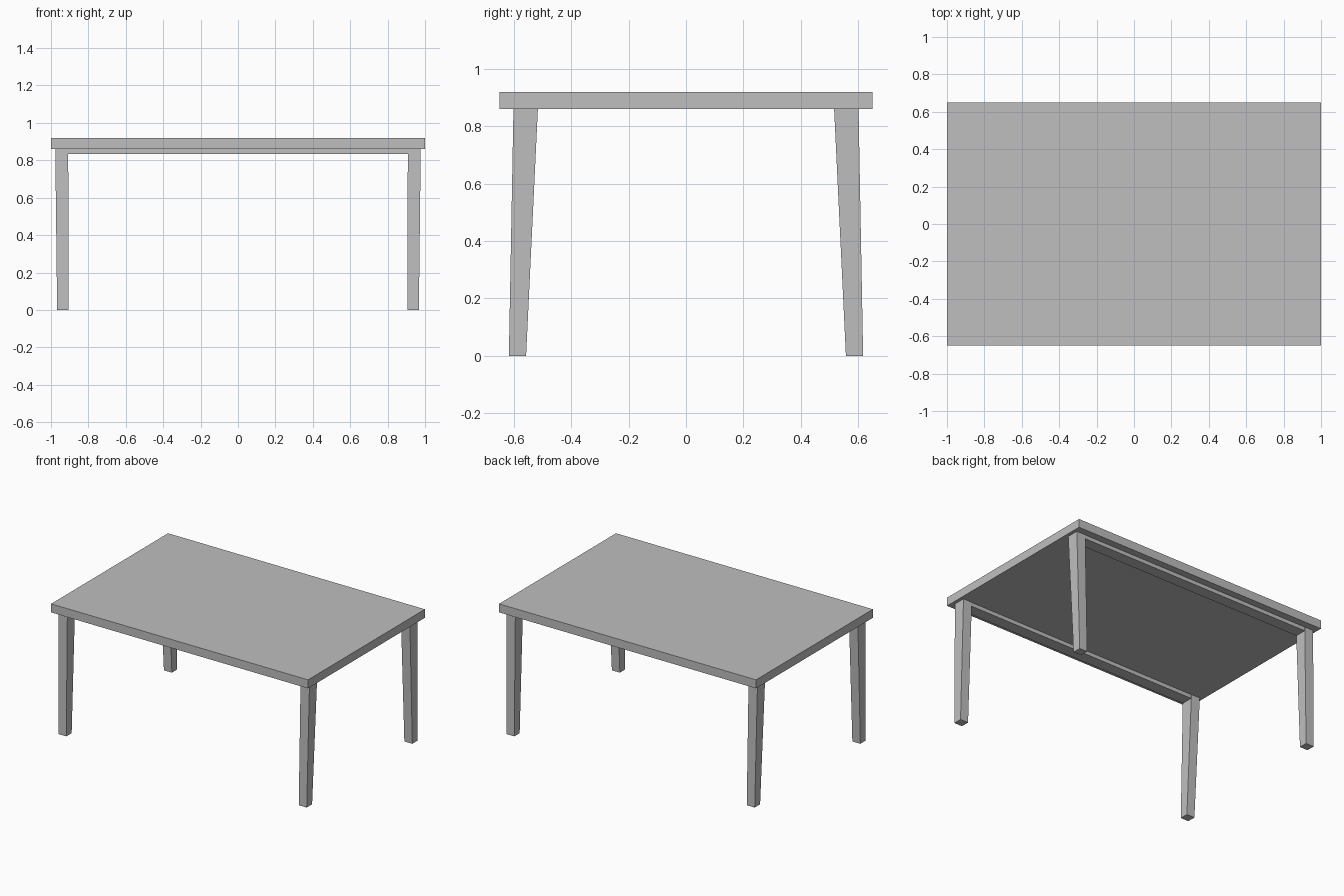
import bpy

cube = bpy.data.objects.get("Cube")
if cube:
    bpy.data.objects.remove(cube, do_unlink=True)

# One plain grey for the whole table
grey = bpy.data.materials.new("light grey")
grey.use_nodes = True
grey.diffuse_color = (0.52, 0.52, 0.52, 1)
grey.node_tree.nodes["Principled BSDF"].inputs["Base Color"].default_value = (0.52, 0.52, 0.52, 1)


def tapered_box(name, bottom, top):
    """Box between two level rectangles, each (x0, x1, y0, y1, z)."""
    verts = []
    for x0, x1, y0, y1, z in (bottom, top):
        verts += [(x0, y0, z), (x1, y0, z), (x1, y1, z), (x0, y1, z)]
    sides = [(i, (i + 1) % 4, (i + 1) % 4 + 4, i + 4) for i in range(4)]
    mesh = bpy.data.meshes.new(name)
    mesh.from_pydata(verts, [], [(3, 2, 1, 0), (4, 5, 6, 7)] + sides)
    mesh.materials.append(grey)
    obj = bpy.data.objects.new(name, mesh)
    bpy.context.collection.objects.link(obj)
    return obj


def span(side, inner, outer):
    """Ordered range on the chosen side of the centre."""
    return sorted((side * inner, side * outer))


UNDERSIDE = 0.86

# Table top
tapered_box("table_top", (-1, 1, -0.65, 0.65, UNDERSIDE), (-1, 1, -0.65, 0.65, 0.92))

for sy, depth in ((-1, "front"), (1, "back")):
    # Rail under each long edge, running between the legs
    rail = (-0.908, 0.908, *span(sy, 0.518, 0.6))
    tapered_box(depth + "_rail", (*rail, 0.833), (*rail, UNDERSIDE))

    # Tapered legs, splayed outwards towards the floor
    for sx, side in ((-1, "right"), (1, "left")):
        tapered_box(f"{depth}_{side}_leg",
                    (*span(sx, 0.905, 0.967), *span(sy, 0.557, 0.617), 0),
                    (*span(sx, 0.908, 0.977), *span(sy, 0.516, 0.601), UNDERSIDE))
